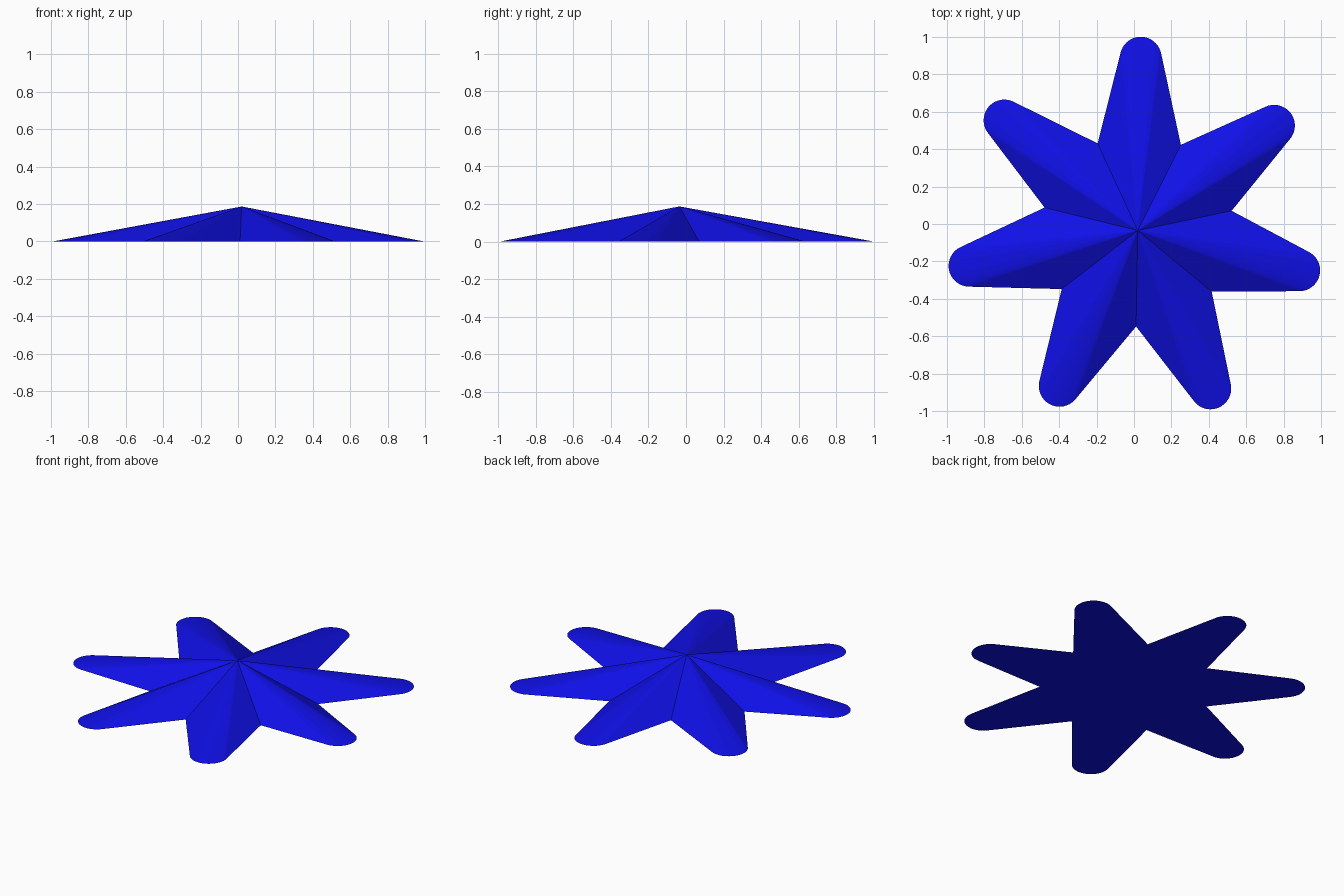
import bpy, bmesh, math

if "Cube" in bpy.data.objects:
    bpy.data.objects.remove(bpy.data.objects["Cube"])

APEX = (0.02, -0.035, 0.187)
TIP_R = 0.111
START = math.radians(89)
STEP = 2 * math.pi / 7
TIP_DIST = [0.925, 0.925, 0.92, 0.93, 0.93, 0.89, 0.92]   # arm lengths, counter-clockwise from the back
NOTCH_DIST = 0.513


def polar(c, r, a):
    return c[0] + r * math.cos(a), c[1] + r * math.sin(a)


# Star outline: rounded tip of each arm, then the notch to its left
outline = []
for i, dist in enumerate(TIP_DIST):
    a = START + i * STEP
    tip = polar(APEX, dist, a)
    notch = polar(APEX, NOTCH_DIST, a + STEP / 2)
    # angle where the straight arm side is tangent to the round tip
    dx, dy = notch[0] - tip[0], notch[1] - tip[1]
    half = (math.atan2(dy, dx) - a) % (2 * math.pi) - math.acos(TIP_R / math.hypot(dx, dy))
    n = 20
    outline += [polar(tip, TIP_R, a - half + 2 * half * k / n) for k in range(n + 1)]
    outline.append(notch)

# Shallow star: flat base, sides fanning up to one point
bm = bmesh.new()
base = [bm.verts.new((x, y, 0)) for x, y in outline]
top = bm.verts.new(APEX)
bm.faces.new(base[::-1])
for p, q in zip(base, base[1:] + base[:1]):
    bm.faces.new((p, q, top))
bmesh.ops.triangulate(bm, faces=[f for f in bm.faces if len(f.verts) > 4])
bmesh.ops.recalc_face_normals(bm, faces=bm.faces)
mesh = bpy.data.meshes.new("star")
bm.to_mesh(mesh)
bm.free()
star = bpy.data.objects.new("seven_arm_star", mesh)
bpy.context.collection.objects.link(star)

# Blue finish
blue = bpy.data.materials.new("blue")
blue.diffuse_color = (0.005, 0.005, 0.8, 1)
blue.use_nodes = True
blue.node_tree.nodes["Principled BSDF"].inputs["Base Color"].default_value = blue.diffuse_color
mesh.materials.append(blue)
